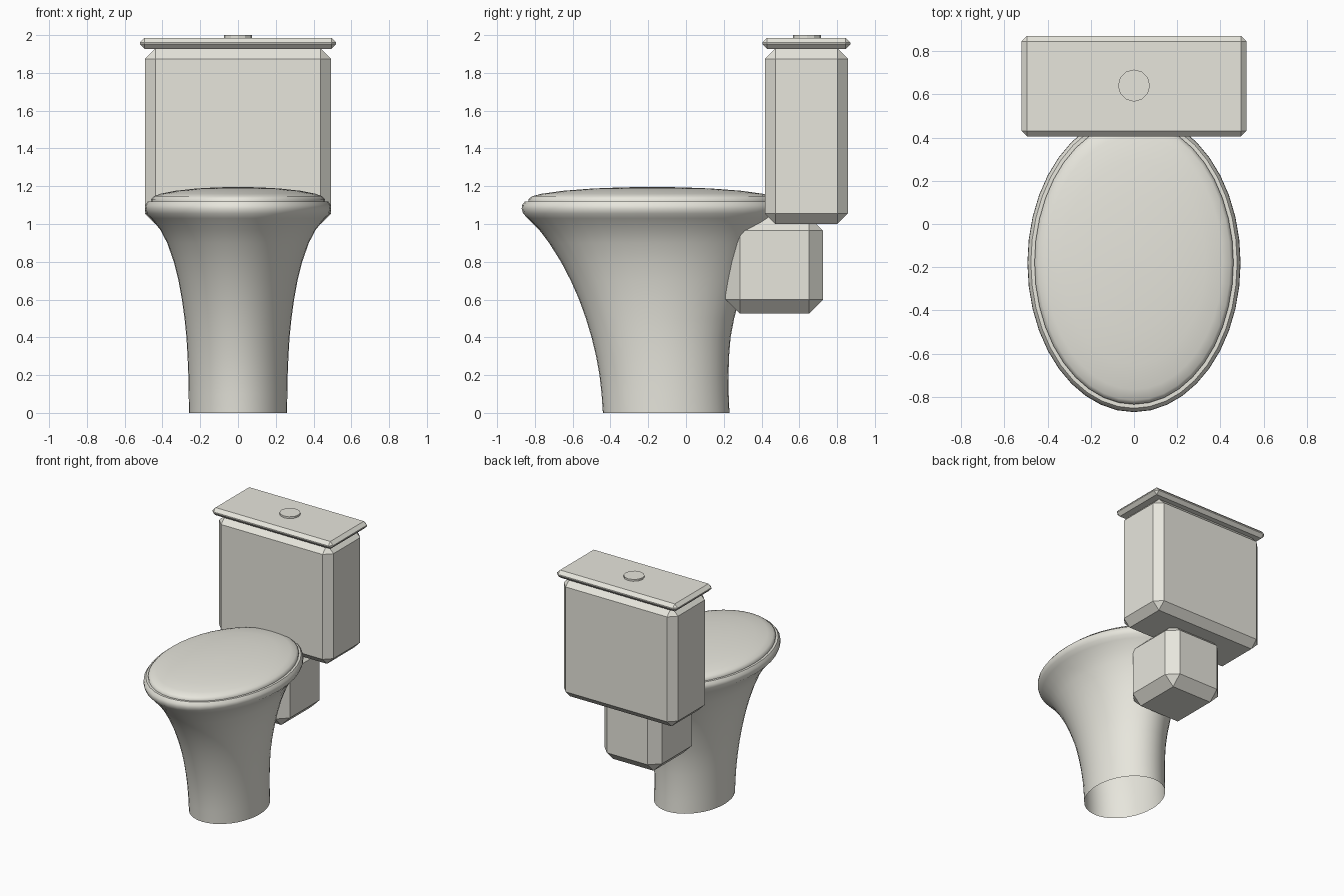
import bpy, bmesh, math

if "Cube" in bpy.data.objects:
    bpy.data.objects.remove(bpy.data.objects["Cube"])

ceramic = bpy.data.materials.new("warm white ceramic")
ceramic.diffuse_color = (0.80, 0.79, 0.72, 1)
ceramic.use_nodes = True
ceramic.node_tree.nodes["Principled BSDF"].inputs["Base Color"].default_value = ceramic.diffuse_color


def finish(name, bm, smooth_angle=None):
    bmesh.ops.recalc_face_normals(bm, faces=bm.faces)
    me = bpy.data.meshes.new(name)
    bm.to_mesh(me)
    bm.free()
    me.materials.append(ceramic)
    if smooth_angle:
        for p in me.polygons:
            p.use_smooth = True
        me.set_sharp_from_angle(angle=math.radians(smooth_angle))
    ob = bpy.data.objects.new(name, me)
    bpy.context.collection.objects.link(ob)
    return ob


def chamfer_box(name, lo, hi, width):
    bm = bmesh.new()
    bmesh.ops.create_cube(bm, size=1)
    for v in bm.verts:
        for i in range(3):
            v.co[i] = lo[i] if v.co[i] < 0 else hi[i]
    bmesh.ops.bevel(bm, geom=bm.edges[:], offset=width, offset_type='OFFSET',
                    segments=1, affect='EDGES', profile=0.5)
    return finish(name, bm)


def oval_loft(name, rings, n=40, cap_top=False, angle=40):
    """rings: (z, half width, front y, back y)"""
    bm = bmesh.new()
    loops = []
    for z, a, y0, y1 in rings:
        c, b = (y0 + y1) / 2, (y1 - y0) / 2
        loops.append([bm.verts.new((a * math.sin(2 * math.pi * i / n),
                                    c - b * math.cos(2 * math.pi * i / n), z))
                      for i in range(n)])
    for p, q in zip(loops, loops[1:]):
        for i in range(n):
            j = (i + 1) % n
            bm.faces.new((p[i], p[j], q[j], q[i]))
    if cap_top:
        bm.faces.new(loops[-1])
    return finish(name, bm, angle)


# Flared pedestal bowl with rounded rim, open underneath
oval_loft("bowl", [
    (0.00, 0.260, -0.440, 0.230), (0.10, 0.261, -0.447, 0.226),
    (0.20, 0.263, -0.458, 0.225), (0.30, 0.267, -0.476, 0.228),
    (0.40, 0.273, -0.500, 0.236), (0.50, 0.283, -0.530, 0.255),
    (0.60, 0.297, -0.566, 0.282), (0.70, 0.315, -0.610, 0.313),
    (0.80, 0.340, -0.662, 0.350), (0.90, 0.375, -0.725, 0.400),
    (0.97, 0.412, -0.778, 0.442), (1.03, 0.460, -0.838, 0.485),
    (1.055, 0.484, -0.862, 0.503), (1.08, 0.493, -0.870, 0.510),
    (1.10, 0.491, -0.868, 0.508), (1.12, 0.477, -0.852, 0.494),
    (1.12, 0.420, -0.790, 0.430)], cap_top=True, angle=50)

# Domed seat lid
oval_loft("seat_lid", [
    (1.115, 0.460, -0.834, 0.476), (1.132, 0.460, -0.834, 0.476),
    (1.147, 0.445, -0.815, 0.457), (1.160, 0.410, -0.765, 0.407),
    (1.176, 0.330, -0.650, 0.292), (1.188, 0.220, -0.492, 0.134),
    (1.194, 0.110, -0.335, -0.023), (1.196, 0.020, -0.207, -0.151)],
    cap_top=True, angle=60)

# Connector, tank and tank lid
chamfer_box("connector", (-0.25, 0.21, 0.525), (0.25, 0.725, 1.04), 0.075)
chamfer_box("tank", (-0.493, 0.417, 1.0), (0.493, 0.858, 1.93), 0.056)
chamfer_box("tank_lid", (-0.52, 0.405, 1.927), (0.52, 0.87, 1.986), 0.025)

# Flush button
bm = bmesh.new()
bmesh.ops.create_cone(bm, cap_ends=True, segments=12, radius1=0.074, radius2=0.074, depth=0.03)
bmesh.ops.translate(bm, verts=bm.verts, vec=(0, 0.64, 1.985))
finish("flush_button", bm)
